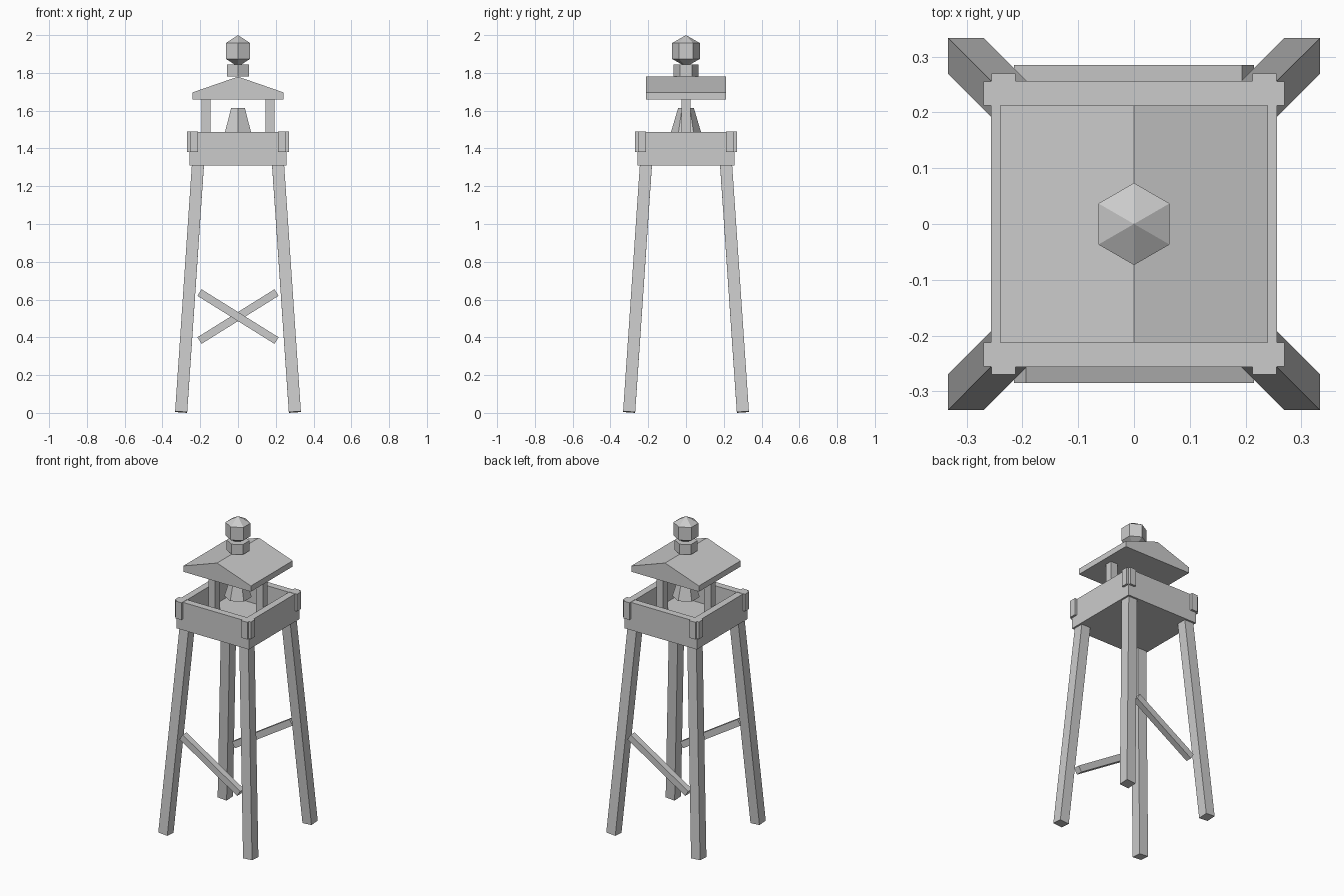
import bpy, bmesh, math
from mathutils import Vector, Matrix

if "Cube" in bpy.data.objects:
    bpy.data.objects.remove(bpy.data.objects["Cube"])


def finish(bm, name):
    bmesh.ops.recalc_face_normals(bm, faces=bm.faces)
    mesh = bpy.data.meshes.new(name)
    bm.to_mesh(mesh)
    bm.free()
    ob = bpy.data.objects.new(name, mesh)
    bpy.context.collection.objects.link(ob)
    return ob


def box(name, lo, hi):
    lo, hi = Vector(lo), Vector(hi)
    bm = bmesh.new()
    bmesh.ops.create_cube(bm, size=1, matrix=Matrix.Translation((lo + hi) / 2)
                          @ Matrix.Diagonal((*(hi - lo), 1)))
    return finish(bm, name)


def beam(name, a, b, width, depth):
    """Rectangular bar running from a to b."""
    a, b = Vector(a), Vector(b)
    d = b - a
    rot = Vector((0, 0, 1)).rotation_difference(d).to_matrix().to_4x4()
    bm = bmesh.new()
    bmesh.ops.create_cube(bm, size=1, matrix=Matrix.Translation((a + b) / 2) @ rot
                          @ Matrix.Diagonal((width, depth, d.length, 1)))
    return finish(bm, name)


def extrude(name, points, vec):
    """Flat polygon pushed along vec."""
    bm = bmesh.new()
    face = bm.faces.new([bm.verts.new(p) for p in points])
    ext = bmesh.ops.extrude_face_region(bm, geom=[face], use_keep_orig=True)
    moved = [v for v in ext["geom"] if isinstance(v, bmesh.types.BMVert)]
    bmesh.ops.translate(bm, verts=moved, vec=vec)
    return finish(bm, name)


def hexagonal(name, profile):
    """Six-sided solid from (radius, z) rings, corners pointing along y."""
    bm = bmesh.new()
    rings = [[bm.verts.new((r * math.sin(i * math.pi / 3), r * math.cos(i * math.pi / 3), z))
              for i in range(6)] for r, z in profile]
    for low, high in zip(rings, rings[1:]):
        for i in range(6):
            j = (i + 1) % 6
            bm.faces.new((low[i], low[j], high[j], high[i]))
    bm.faces.new(rings[0])
    bm.faces.new(rings[-1])
    bmesh.ops.remove_doubles(bm, verts=bm.verts, dist=0.0005)
    return finish(bm, name)


# Splayed legs and corner boards
for sx in (-1, 1):
    for sy in (-1, 1):
        beam("leg", (sx * .301, sy * .301, .0045), (sx * .211, sy * .211, 1.33), .064, .064)
        for i, (ex, ey) in enumerate(((.27, .255), (.255, .27))):
            xs, ys = sorted((sx * .212, sx * ex)), sorted((sy * .212, sy * ey))
            box("corner_board", (xs[0], ys[0], 1.38), (xs[1], ys[1], 1.49))

# One diagonal brace on the front and one on the back
for s in (-1, 1):
    beam("brace", (-.204, s * .265, .51 - s * .127), (.204, s * .265, .51 + s * .127), .041, .04)

# Platform floor and parapet walls
box("platform_floor", (-.256, -.256, 1.31), (.256, .256, 1.35))
for s in (-1, 1):
    ys = sorted((s * .212, s * .256))
    box("parapet_long", (-.256, ys[0], 1.31), (.256, ys[1], 1.488))
    box("parapet_short", (ys[0], -.212, 1.31), (ys[1], .212, 1.488))

# Roof posts and gabled roof
for s in (-1, 1):
    box("roof_post", (s * .17 - .024, -.024, 1.35), (s * .17 + .024, .024, 1.665))
extrude("roof", [(-.24, -.212, 1.66), (.24, -.212, 1.66), (.24, -.212, 1.697),
                 (0, -.212, 1.78), (-.24, -.212, 1.697)], (0, .424, 0))

# Bell, lamp base and lamp
hexagonal("bell", [(.08, 1.485), (.042, 1.613)])
hexagonal("lamp_base", [(.066, 1.78), (.066, 1.845)])
hexagonal("lamp", [(0, 1.832), (.0735, 1.874), (.0735, 1.958), (0, 2.0)])
